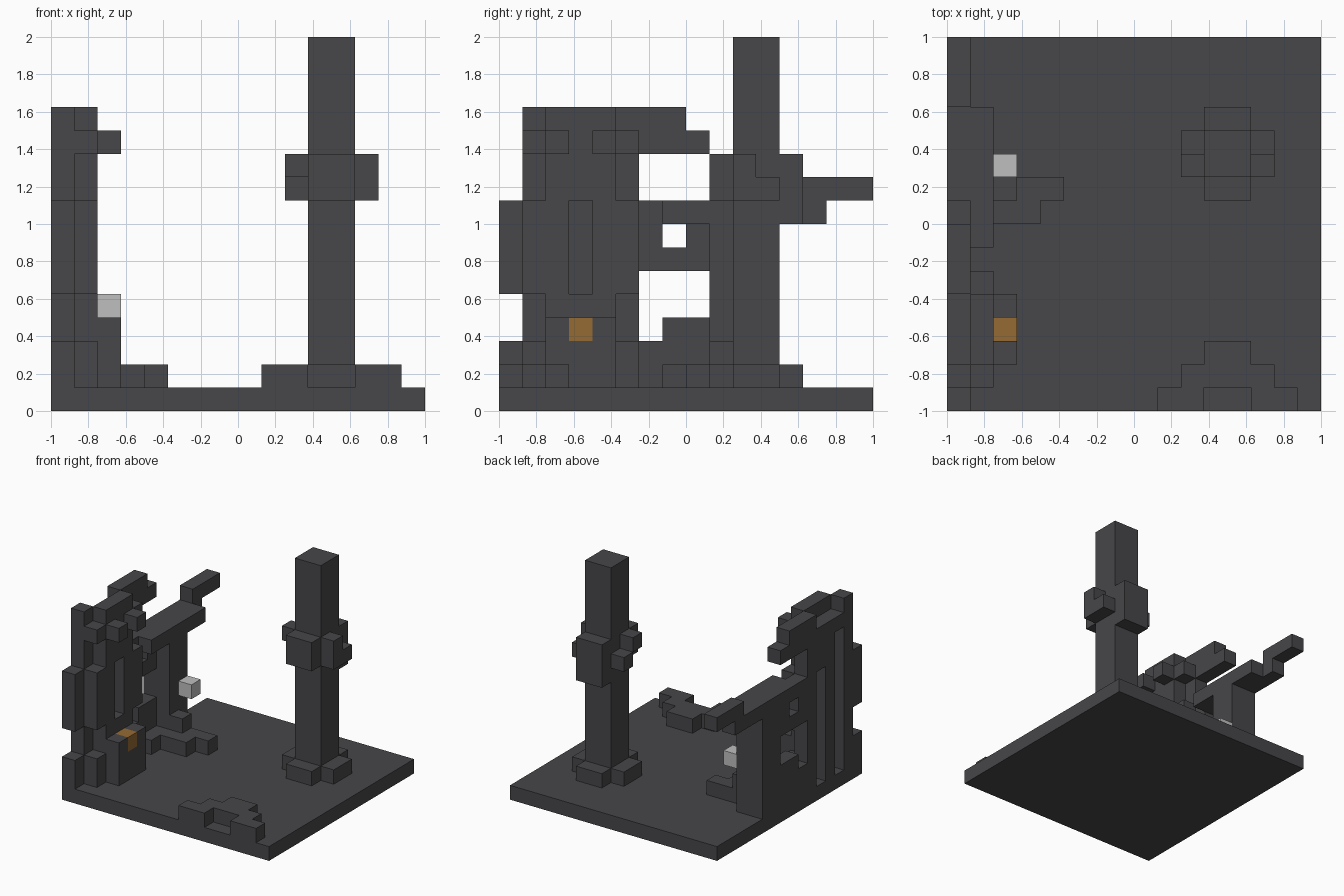
import bpy, bmesh
from itertools import product
from mathutils import Vector

cube = bpy.data.objects.get("Cube")
if cube:
    bpy.data.objects.remove(cube, do_unlink=True)

UNIT = 0.125
DIRECTIONS = [Vector(d) for d in ((1, 0, 0), (-1, 0, 0), (0, 1, 0),
                                  (0, -1, 0), (0, 0, 1), (0, 0, -1))]


def material(name, rgb):
    m = bpy.data.materials.new(name)
    m.use_nodes = True
    m.diffuse_color = (*rgb, 1)
    bsdf = next(n for n in m.node_tree.nodes if n.type == 'BSDF_PRINCIPLED')
    bsdf.inputs["Base Color"].default_value = (*rgb, 1)
    bsdf.inputs["Roughness"].default_value = 0.9
    return m


dark = material("charcoal stone", (0.063, 0.063, 0.068))
pale = material("pale grey", (0.52, 0.52, 0.52))
amber = material("amber", (0.3, 0.145, 0.034))


def cells(boxes):
    """All grid cells inside boxes given as x, y, z ranges."""
    found = set()
    for x, y, z in boxes:
        found |= set(product(range(*x), range(*y), range(*z)))
    return found


def block_part(name, boxes, mat=dark, cuts=()):
    """Closed blocky shell around the union of boxes, less the cuts."""
    solid = cells(boxes) - cells(cuts)
    bm = bmesh.new()
    for cell in solid:
        centre = Vector(cell) + Vector((0.5, 0.5, 0.5))
        for n in DIRECTIONS:
            if tuple(int(a + b) for a, b in zip(cell, n)) in solid:
                continue
            u = Vector((n.y, n.z, n.x))
            v = n.cross(u)
            corners = [centre + (n + u * i + v * j) / 2
                       for i, j in ((-1, -1), (1, -1), (1, 1), (-1, 1))]
            bm.faces.new([bm.verts.new((c - Vector((8, 8, 0))) * UNIT) for c in corners])
    bmesh.ops.remove_doubles(bm, verts=bm.verts, dist=0.001)
    bmesh.ops.dissolve_limit(bm, angle_limit=0.01, verts=bm.verts, edges=bm.edges)
    mesh = bpy.data.meshes.new(name)
    bm.to_mesh(mesh)
    bm.free()
    mesh.materials.append(mat)
    obj = bpy.data.objects.new(name, mesh)
    bpy.context.collection.objects.link(obj)
    return obj


# Floor slab
block_part("floor_slab", [((0, 16), (0, 16), (0, 1))])

# Free-standing pillar with foot and broken collar
block_part("pillar", [
    ((11, 13), (10, 12), (1, 16)),
    ((10, 14), (10, 12), (1, 2)),
    ((11, 13), (9, 13), (1, 2)),
    ((11, 13), (9, 10), (9, 11)),
    ((11, 13), (12, 13), (8, 11)),
    ((13, 14), (10, 11), (9, 11)),
    ((13, 14), (11, 12), (9, 10)),
    ((10, 11), (10, 11), (10, 11)),
    ((10, 11), (11, 12), (9, 10)),
])

# Low rubble along the front edge
block_part("front_rubble", [
    ((9, 15), (0, 1), (1, 2)),
    ((10, 14), (1, 2), (1, 2)),
    ((11, 13), (2, 3), (1, 2)),
], cuts=[((11, 13), (0, 1), (1, 2))])

# Ruined wall: two layers with alternating slots and repeated bands
bands = [(1, 3), (5, 9)]
wall = [
    ((0, 1), (1, 6), (1, 12)),
    ((1, 2), (2, 5), (1, 13)),
    ((0, 1), (1, 2), (12, 13)),
    ((0, 1), (5, 8), (12, 13)),
    ((0, 1), (5, 9), (11, 12)),
    ((2, 3), (2, 3), (11, 12)),
    ((2, 3), (4, 5), (11, 12)),
]
for band in bands:
    wall.append(((0, 1), (0, 1), band))
for band in bands + [(11, 12)]:
    wall += [((1, 2), (1, 2), band), ((1, 2), (5, 6), band)]
block_part("ruined_wall", wall, cuts=[
    ((0, 1), (2, 3), (1, 11)),
    ((0, 1), (4, 5), (1, 9)),
    ((1, 2), (3, 4), (5, 9)),
])

# Pierced link between the wall and the rear pier
block_part("window_link", [
    ((0, 1), (6, 9), (6, 9)),
    ((0, 1), (6, 9), (1, 3)),
    ((0, 1), (7, 9), (3, 4)),
    ((1, 2), (7, 9), (8, 9)),
    ((1, 2), (7, 9), (1, 2)),
], cuts=[((0, 2), (7, 8), (7, 8))])

# Rear pier with stepped overhang
block_part("rear_pier", [
    ((0, 2), (9, 11), (1, 9)),
    ((0, 2), (11, 13), (8, 9)),
    ((0, 1), (13, 14), (8, 9)),
    ((0, 1), (13, 16), (9, 10)),
])

# Fallen stones beside the pier
block_part("pier_rubble", [
    ((2, 5), (9, 10), (1, 2)),
    ((2, 4), (8, 9), (1, 2)),
    ((2, 3), (9, 10), (2, 3)),
])

# Ledge with its amber block, and the pale block on the pier
ember = ((2, 3), (3, 4), (3, 4))
block_part("ledge", [((2, 3), (2, 5), (1, 4))], cuts=[ember])
block_part("amber_block", [ember], amber)
block_part("pale_block", [((2, 3), (10, 11), (4, 5))], pale)
